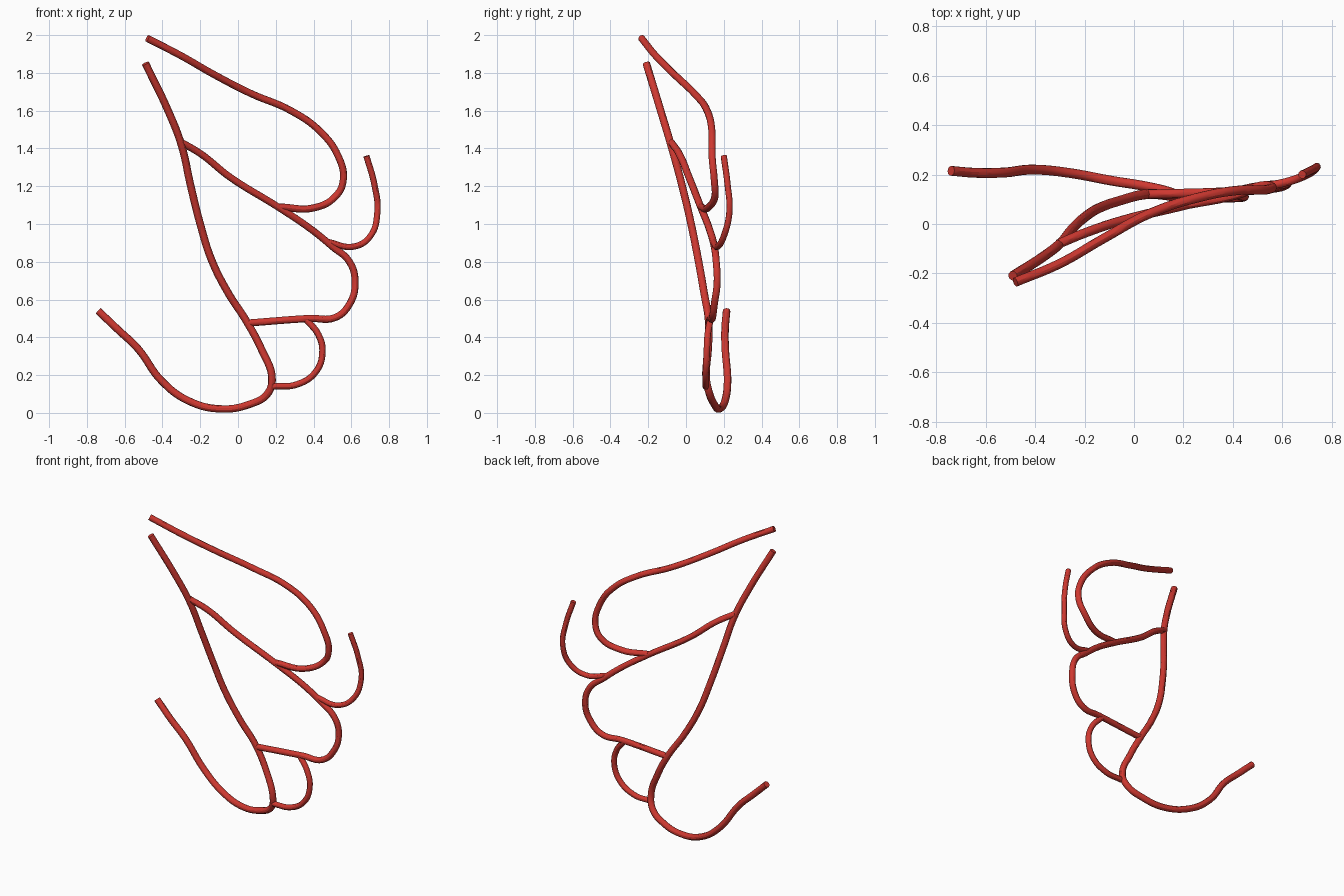
import bpy

default_cube = bpy.data.objects.get("Cube")
if default_cube:
    bpy.data.objects.remove(default_cube, do_unlink=True)

# One red for every tube
red = bpy.data.materials.new("red")
red.use_nodes = True
red_colour = (.62, .04, .03, 1)
red.diffuse_color = red_colour
shader = red.node_tree.nodes["Principled BSDF"]
shader.inputs["Base Color"].default_value = red_colour
shader.inputs["Roughness"].default_value = .5


def tube(name, radius, path):
    """Sweep a round section along a smooth path and turn it into a mesh."""
    curve = bpy.data.curves.new(name, "CURVE")
    curve.dimensions = "3D"
    curve.resolution_u = 8
    curve.bevel_depth = radius
    curve.bevel_resolution = 4
    curve.use_fill_caps = True
    spline = curve.splines.new("BEZIER")
    spline.bezier_points.add(len(path) - 1)
    for point, position in zip(spline.bezier_points, path):
        point.co = position
        point.handle_left_type = point.handle_right_type = "AUTO"
    curve.materials.append(red)

    tube_object = bpy.data.objects.new(name, curve)
    bpy.context.collection.objects.link(tube_object)
    bpy.ops.object.select_all(action="DESELECT")
    tube_object.select_set(True)
    bpy.context.view_layer.objects.active = tube_object
    bpy.ops.object.convert(target="MESH")
    bpy.ops.object.shade_smooth_by_angle()


# Long trunk that runs down and hooks back up at the bottom
tube("main_trunk", .02, [
    (-.49, -.21, 1.85), (-.37, -.134, 1.6), (-.3, -.08, 1.42),
    (-.25, -.02, 1.2), (-.2, .027, 1), (-.14, .065, .81),
    (-.055, .095, .64), (.045, .12, .485), (.125, .117, .335),
    (.18, .107, .18), (.155, .125, .1), (.06, .15, .045),
    (-.09, .175, .021), (-.265, .207, .065), (-.405, .22, .17),
    (-.53, .208, .34), (-.64, .207, .445), (-.74, .215, .54),
])

# Upper tube curling back to the side branch
tube("upper_arch", .019, [
    (-.48, -.235, 1.983), (-.3, -.16, 1.89), (-.125, -.06, 1.79),
    (.07, .045, 1.69), (.28, .112, 1.6), (.43, .137, 1.495),
    (.53, .138, 1.36), (.557, .15, 1.23), (.515, .153, 1.145),
    (.4, .115, 1.085), (.22, .08, 1.09),
])

# Branch that leaves the trunk and rejoins it lower down
tube("side_branch", .019, [
    (-.305, -.08, 1.435), (-.195, -.035, 1.37), (-.045, .015, 1.25),
    (.22, .08, 1.085), (.39, .125, .97), (.5, .15, .88),
    (.59, .16, .8), (.62, .165, .69), (.59, .15, .575),
    (.515, .14, .505), (.38, .13, .5), (.045, .12, .475),
])

# Short twig turning upward at the outer edge
tube("outer_twig", .0165, [
    (.475, .145, .905), (.61, .168, .88), (.7, .2, .935),
    (.738, .23, 1.065), (.722, .22, 1.21), (.68, .2, 1.36),
])

# Small loop joining the branch to the foot of the trunk
tube("lower_loop", .0175, [
    (.36, .13, .495), (.425, .115, .415), (.447, .11, .32),
    (.41, .105, .215), (.31, .105, .15), (.185, .105, .14),
])
